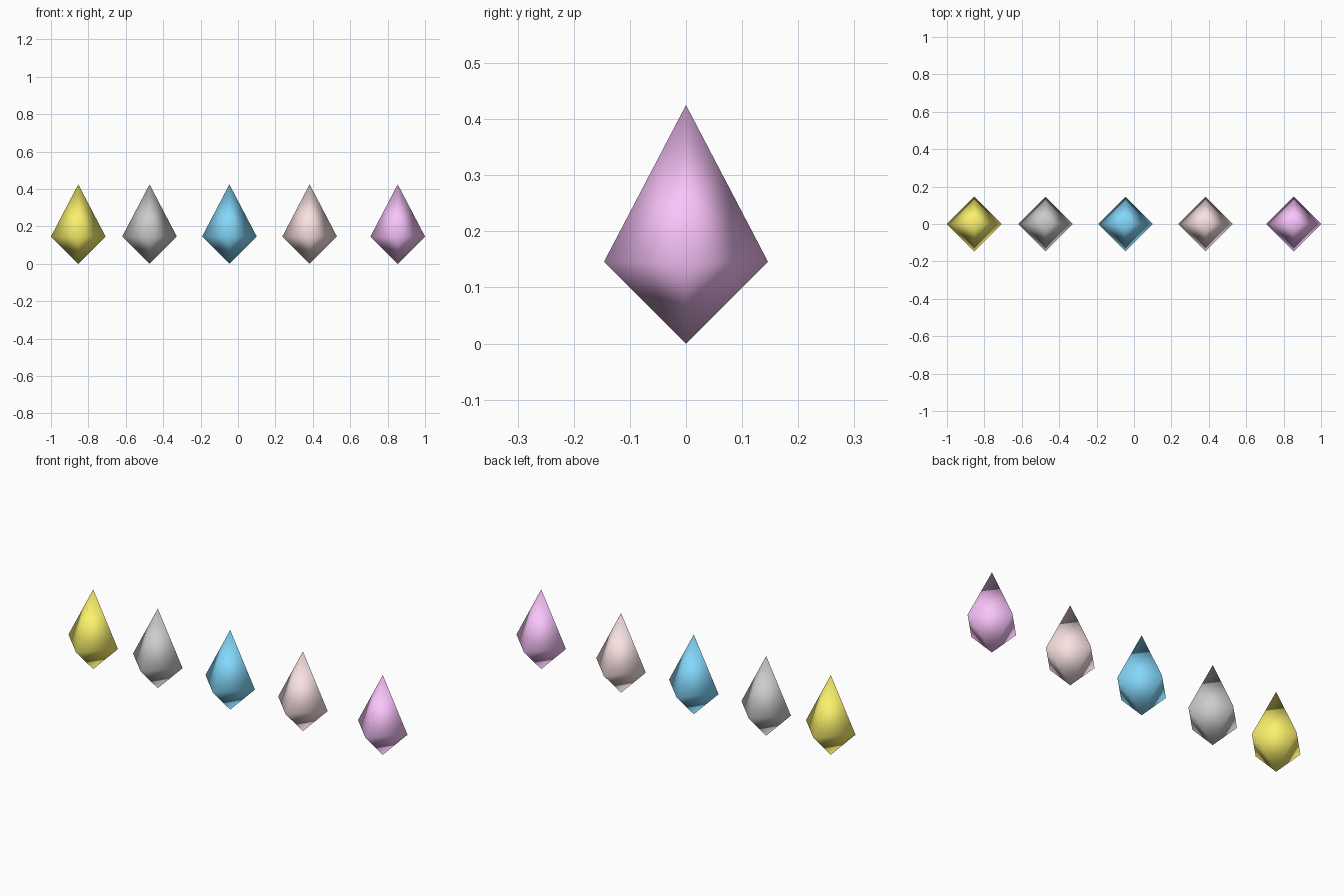
import bpy, bmesh

if "Cube" in bpy.data.objects:
    bpy.data.objects.remove(bpy.data.objects["Cube"])

R, WAIST, TOP = 0.146, 0.146, 0.425   # half width, height of widest ring, tip height


def gem(name, x, color=None):
    """Four-sided double pyramid standing on its lower tip, smooth shaded."""
    bm = bmesh.new()
    ring = [bm.verts.new((a * R, b * R, WAIST)) for a, b in ((1, 0), (0, 1), (-1, 0), (0, -1))]
    tip, foot = bm.verts.new((0, 0, TOP)), bm.verts.new((0, 0, 0))
    for i in range(4):
        a, b = ring[i], ring[(i + 1) % 4]
        bm.faces.new((a, b, tip))
        bm.faces.new((b, a, foot))
    for f in bm.faces:
        f.smooth = True
    mesh = bpy.data.meshes.new(name)
    bm.to_mesh(mesh)
    bm.free()
    obj = bpy.data.objects.new(name, mesh)
    obj.location.x = x
    bpy.context.collection.objects.link(obj)
    if color:
        mat = bpy.data.materials.new(name + "_color")
        mat.diffuse_color = (*color, 1)
        mat.use_nodes = True
        mat.node_tree.nodes["Principled BSDF"].inputs["Base Color"].default_value = mat.diffuse_color
        mesh.materials.append(mat)


# Row of gems from left to right
gem("yellow_gem", -0.854, (0.96, 0.88, 0.15))
gem("grey_gem", -0.473)
gem("blue_gem", -0.046, (0.23, 0.68, 0.96))
gem("pink_gem", 0.383, (0.95, 0.76, 0.76))
gem("violet_gem", 0.854, (0.95, 0.55, 0.96))
